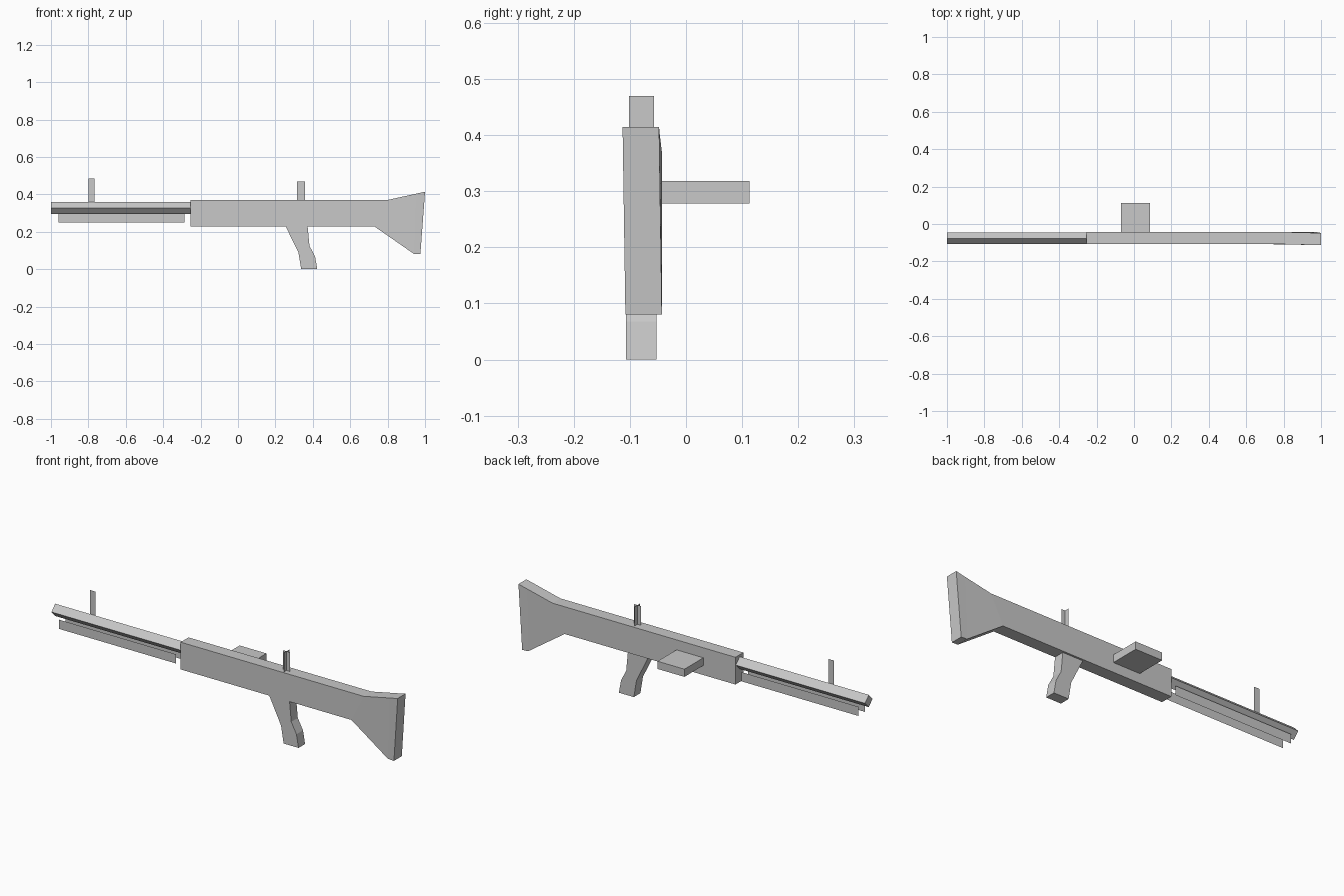
import bpy
import bmesh

cube = bpy.data.objects.get("Cube")
if cube:
    bpy.data.objects.remove(cube, do_unlink=True)

GREY = (0.58, 0.58, 0.58, 1.0)
grey = bpy.data.materials.new("plain_grey")
grey.use_nodes = True
grey.diffuse_color = GREY
grey.node_tree.nodes["Principled BSDF"].inputs["Base Color"].default_value = GREY

MID_Y = -0.078


def finish(name, bm):
    bmesh.ops.recalc_face_normals(bm, faces=bm.faces)
    mesh = bpy.data.meshes.new(name)
    bm.to_mesh(mesh)
    bm.free()
    mesh.materials.append(grey)
    obj = bpy.data.objects.new(name, mesh)
    bpy.context.collection.objects.link(obj)
    return obj


def loft(name, rings):
    """Skin a row of equal closed rings and cap both ends."""
    bm = bmesh.new()
    rows = [[bm.verts.new(p) for p in ring] for ring in rings]
    for a, b in zip(rows, rows[1:]):
        for i in range(len(a)):
            j = (i + 1) % len(a)
            bm.faces.new((a[i], a[j], b[j], b[i]))
    bm.faces.new(rows[0])
    bm.faces.new(rows[-1])
    return finish(name, bm)


def box(name, x0, x1, y0, y1, z0, z1):
    return loft(name, [[(x, y0, z0), (x, y1, z0), (x, y1, z1), (x, y0, z1)]
                       for x in (x0, x1)])


def sheet(name, corners):
    bm = bmesh.new()
    bm.faces.new([bm.verts.new(p) for p in corners])
    return finish(name, bm)


def side_sheet(name, x0, x1, y, z0, z1):
    return sheet(name, [(x0, y, z0), (x1, y, z0), (x1, y, z1), (x0, y, z1)])


# Body running into the flared stock: top x, top z, bottom x, bottom z, top lean
sections = [
    (-0.255, 0.37, -0.255, 0.228, 0.0),
    (0.80, 0.37, 0.73, 0.228, 0.0),
    (0.95, 0.403, 0.94, 0.082, -0.004),
    (1.0, 0.414, 0.975, 0.08, -0.005),
]
loft("body_and_stock", [
    [(xt, -0.108 + lean, zt), (xt, -0.043 + lean, zt),
     (xb, -0.043, zb), (xb, -0.108, zb)]
    for xt, zt, xb, zb, lean in sections])

# Diamond-section barrel
loft("barrel", [[(x, MID_Y, 0.36), (x, -0.046, 0.328),
                 (x, MID_Y, 0.296), (x, -0.108, 0.328)]
                for x in (-1.0, -0.25)])

# Pair of rails under the barrel
for side, y in (("right", -0.105), ("left", -0.05)):
    side_sheet("under_rail_" + side, -0.96, -0.285, y, 0.25, 0.298)

# Magazine on the far side
box("magazine", -0.07, 0.085, -0.045, 0.113, 0.278, 0.318)

# Bent grip: front x, front z, rear x, rear z
grip = [(0.254, 0.23, 0.372, 0.23), (0.29, 0.157, 0.382, 0.125),
        (0.323, 0.09, 0.412, 0.068), (0.338, 0.0, 0.424, 0.0)]
loft("grip", [[(xf, -0.107, zf), (xf, -0.053, zf),
               (xr, -0.053, zr), (xr, -0.107, zr)]
              for xf, zf, xr, zr in grip])

# Sights: a single blade in front, crossed blades behind
side_sheet("front_sight", -0.80, -0.768, MID_Y, 0.355, 0.485)
side_sheet("rear_sight_long", 0.315, 0.357, -0.08, 0.37, 0.47)
sheet("rear_sight_cross", [(0.336, -0.102, 0.37), (0.336, -0.057, 0.37),
                           (0.336, -0.057, 0.47), (0.336, -0.102, 0.47)])
